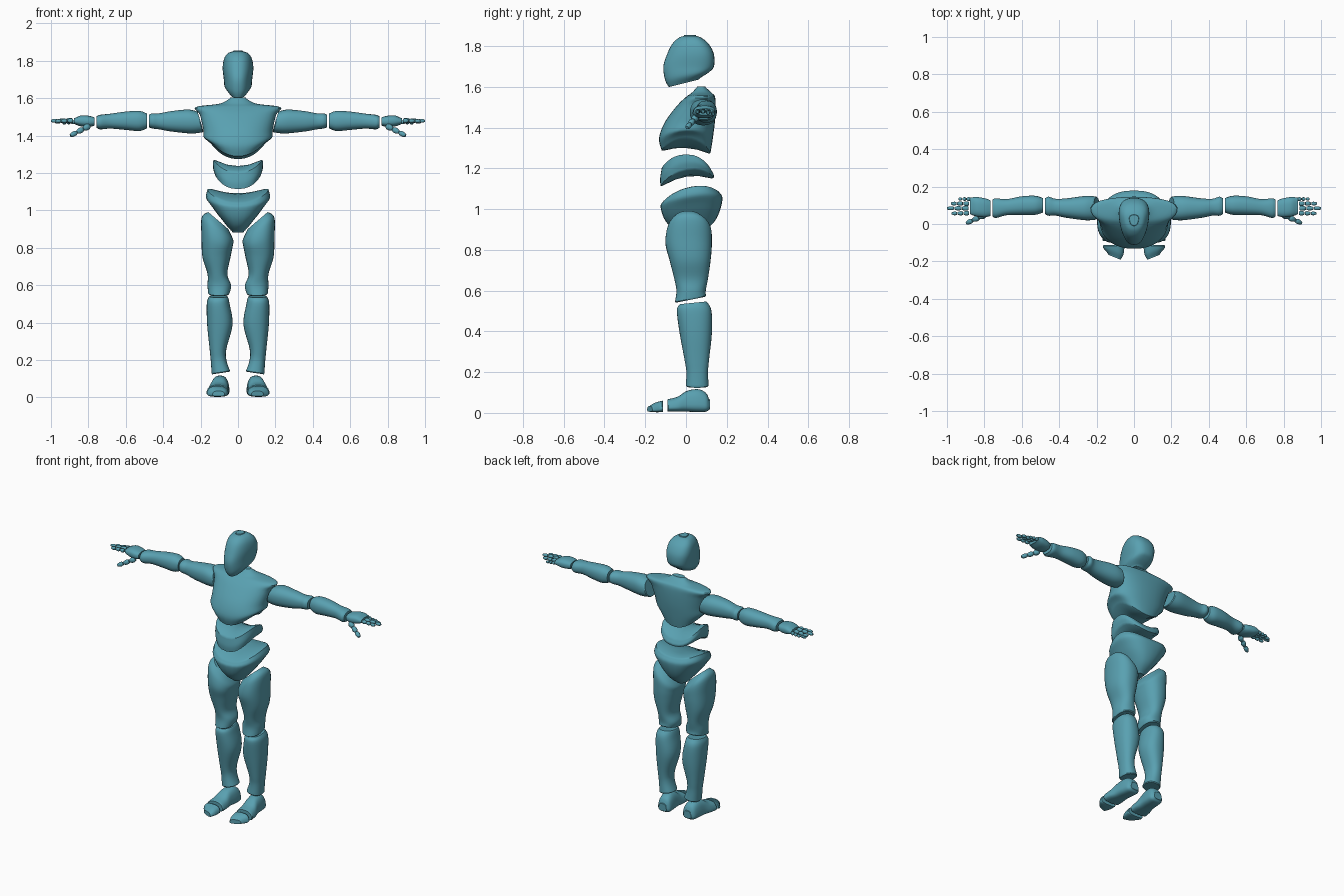
import bpy, bmesh, math
from mathutils import Vector, Matrix

teal = bpy.data.materials.new("teal")
teal.diffuse_color = (0.1, 0.355, 0.44, 1)

# Axis layouts: section plane (a, b) and loft direction c
UP = lambda a, b, c: (a, b, c)
ARM = lambda a, b, c: (c, b, a)
FOOT = lambda a, b, c: (a, c, b)


def catmull(a, b, c, d, t):
    return [0.5 * (2 * q + (r - p) * t + (2 * p - 5 * q + 4 * r - s) * t * t
                   + (3 * q - p - 3 * r + s) * t ** 3) for p, q, r, s in zip(a, b, c, d)]


def loft(name, secs, axis=UP, n=2.3, taper=0.0, mirror=False, sides=32, steps=5, matrix=None, edge=0.005):
    """Section: centre a, b, c, half sizes a, b, then slopes and curvatures of c over the section."""
    secs = [list(s) + [0] * (9 - len(s)) for s in secs]
    ends = [secs[0][:], secs[-1][:]]
    way = 1 if secs[-1][2] > secs[0][2] else -1
    secs[0][2] += way * edge
    secs[-1][2] -= way * edge
    rows = []
    for i in range(len(secs) - 1):
        p = secs[max(i - 1, 0)]
        s = secs[min(i + 2, len(secs) - 1)]
        rows += [(catmull(p, secs[i], secs[i + 1], s, k / steps), 1) for k in range(steps)]
    rows.append((secs[-1], 1))
    rows = [(ends[0], 0.45), (ends[0], 0.93)] + rows + [(ends[1], 0.93), (ends[1], 0.45)]
    bm = bmesh.new()

    def point(s, f, t):
        u, v = math.cos(t), math.sin(t)
        u = math.copysign(abs(u) ** (2 / n), u)
        v = math.copysign(abs(v) ** (2 / n), v)
        da, db = f * s[3] * u * (1 + taper * v), f * s[4] * v
        c = s[2] + s[5] * da + s[6] * db + s[7] * da * da + s[8] * db * db
        return bm.verts.new(axis(s[0] + da, s[1] + db, c))

    rings = [[point(s, f, math.tau * k / sides) for k in range(sides)] for s, f in rows]
    for r, q in zip(rings, rings[1:]):
        for k in range(sides):
            j = (k + 1) % sides
            bm.faces.new((r[k], r[j], q[j], q[k]))
    for ring, end in ((rings[0], ends[0]), (rings[-1], ends[1])):
        mid = point(end, 0, 0)
        for k in range(sides):
            bm.faces.new((ring[k], ring[(k + 1) % sides], mid))
    bmesh.ops.recalc_face_normals(bm, faces=bm.faces)
    if matrix:
        bm.transform(matrix)
    me = bpy.data.meshes.new(name)
    bm.to_mesh(me)
    bm.free()
    me.materials.append(teal)
    ob = bpy.data.objects.new(name, me)
    bpy.context.collection.objects.link(ob)
    bpy.ops.object.select_all(action='DESELECT')
    ob.select_set(True)
    bpy.context.view_layer.objects.active = ob
    bpy.ops.object.shade_smooth_by_angle(angle=math.radians(35))
    if mirror:
        ob.modifiers.new("mirror", 'MIRROR').use_mirror_merge = False
    return ob


# Head
loft("head", [
    (0, -.01, 1.618, .045, .078, 0, .25), (0, .004, 1.655, .068, .108, 0, .15),
    (0, .013, 1.70, .073, .124), (0, .022, 1.76, .079, .115),
    (0, .022, 1.81, .072, .09), (0, .02, 1.84, .052, .057), (0, .02, 1.855, .025, .03)],
    n=2.5, taper=.2)

# Torso
loft("chest", [
    (0, 0, 1.30, .14, .12, 0, -.06, 2.6, -1.6), (0, 0, 1.36, .18, .132, 0, 0, .8, -.6),
    (0, .02, 1.43, .185, .122), (0, .052, 1.51, .203, .094),
    (0, .072, 1.552, .226, .07), (0, .077, 1.57, .1, .05), (0, .075, 1.602, .045, .022)],
    n=2.3, taper=.08)
loft("abdomen", [
    (0, .005, 1.16, .125, .13, 0, .15, 2, -1.9), (0, .005, 1.195, .134, .132, 0, .06, 2, -2.1),
    (0, .003, 1.237, .132, .122, 0, -.05, 2.1, -2.5)], n=2.7, taper=.06)
loft("pelvis", [
    (0, .02, .882, .032, .06), (0, .026, .925, .075, .108, 0, .06, 2), (0, .027, .975, .132, .138, 0, .1, 2),
    (0, .027, 1.035, .17, .152, 0, .13, 1), (0, .025, 1.085, .162, .137, 0, .17, 1.1, -1)],
    n=2.4, taper=.06)

# Legs
loft("thighs", [
    (.105, .01, .945, .058, .075, .85), (.11, .015, .90, .085, .107, .7),
    (.112, .013, .83, .083, .114, .3), (.115, .02, .75, .075, .101),
    (.11, .025, .66, .053, .083), (.1, .025, .60, .063, .072), (.102, .022, .555, .058, .076, 0, .2)],
    mirror=True)
loft("shins", [
    (.105, .035, .54, .052, .07, 0, .1), (.106, .04, .50, .061, .085),
    (.097, .048, .39, .068, .079), (.107, .053, .26, .045, .06),
    (.104, .055, .20, .042, .053), (.092, .055, .13, .049, .056, -.15)], mirror=True)

# Feet
loft("feet", [
    (.092, .042, .118, .03, .026), (.092, .052, .098, .043, .046), (.095, .06, .06, .047, .056),
    (.1, .057, .005, .048, .051), (.105, .043, -.04, .055, .037), (.108, .037, -.09, .058, .031)],
    axis=FOOT, n=2.8, taper=-.2, mirror=True)
loft("toes", [
    (.108, .032, -.112, .056, .028), (.11, .027, -.145, .052, .024, .3), (.104, .02, -.178, .034, .015, .4)],
    axis=FOOT, n=2.8, taper=-.15, mirror=True)

# Arms
loft("upper_arms", [
    (1.474, .085, .20, .056, .062, .3), (1.475, .085, .26, .064, .065, .15), (1.476, .085, .36, .054, .052),
    (1.476, .09, .42, .043, .045), (1.478, .095, .455, .041, .051), (1.478, .095, .476, .036, .045)],
    axis=ARM, mirror=True)
loft("forearms", [
    (1.478, .1, .487, .042, .041), (1.478, .1, .53, .054, .051), (1.479, .098, .60, .049, .05),
    (1.477, .09, .68, .04, .043), (1.472, .085, .735, .039, .052), (1.472, .085, .757, .033, .048)],
    axis=ARM, mirror=True)

# Hands
loft("palms", [
    (1.475, .085, .768, .024, .044), (1.476, .087, .80, .03, .051),
    (1.478, .092, .84, .029, .052), (1.477, .096, .876, .017, .046)], axis=ARM, n=2.5, mirror=True)


def finger(name, start, end, r, parts):
    start, end = Vector(start), Vector(end)
    d = (end - start) / parts
    turn = d.to_track_quat('Z', 'Y').to_matrix().to_4x4()
    L = d.length - .003
    for i in range(parts):
        q = r * (1 - .1 * i)
        loft(f"{name}_joint_{i + 1}", [(0, 0, 0, q * .75, q * .75), (0, 0, L * .3, q, q),
             (0, 0, L * .7, q * .9, q * .9), (0, 0, L, q * .6, q * .6)],
             mirror=True, sides=12, steps=3, edge=.002,
             matrix=Matrix.Translation(start + d * i) @ turn)


finger("index_finger", (.882, .058, 1.48), (.978, .056, 1.477), .0125, 3)
finger("middle_finger", (.884, .084, 1.482), (1.002, .084, 1.478), .013, 3)
finger("ring_finger", (.882, .109, 1.478), (.982, .109, 1.472), .0125, 3)
finger("little_finger", (.875, .133, 1.473), (.942, .134, 1.466), .011, 3)
finger("thumb", (.795, .05, 1.452), (.898, .004, 1.398), .017, 3)
